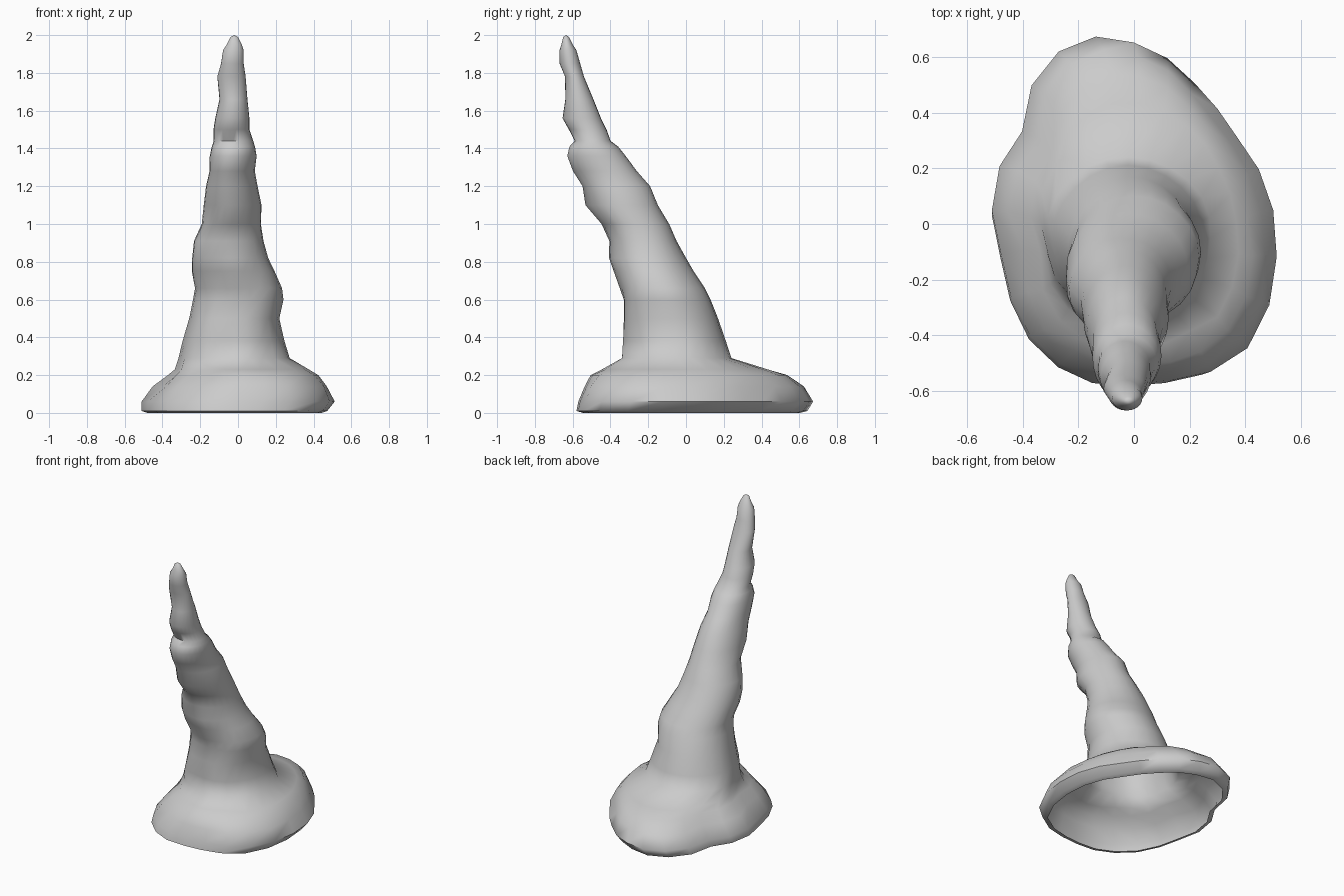
import bpy
import bmesh
import math
from mathutils import noise, Vector

cube = bpy.data.objects.get("Cube")
if cube:
    bpy.data.objects.remove(cube, do_unlink=True)

# One plain grey material
grey = bpy.data.materials.new("pale_grey")
grey.use_nodes = True
COLOUR = (0.6, 0.6, 0.6, 1)
grey.diffuse_color = COLOUR
grey.node_tree.nodes["Principled BSDF"].inputs["Base Color"].default_value = COLOUR

# Horn profile, in hundredths: height, right, left, front, back
PROFILE = [
    (1, -51, 47, -58, 64), (6, -51, 51, -57, 67), (14, -44, 47, -53, 62),
    (20, -37, 42, -49, 54), (23, -34, 38, -43, 44), (29, -32, 28, -34, 24),
    (38, -29, 25, -33, 21), (50, -26, 22, -33, 17), (60, -24, 24, -34, 13),
    (66, -23, 23, -35, 10), (75, -25, 19, -38, 4), (82, -24, 16, -41, 0),
    (91, -23, 14, -41, -5), (100, -19, 12, -45, -9), (110, -18, 12, -53, -15),
    (120, -17, 10, -55, -19), (128, -15, 9, -60, -26), (136, -15, 10, -63, -32),
    (141, -14, 9, -62, -36), (144, -13, 8, -59, -40), (150, -13, 6, -62, -42),
    (156, -12, 6, -65, -45), (166, -10, 5, -64, -49), (178, -11, 4, -64, -54),
    (185, -9, 3, -67, -56), (192, -8, 3, -67, -58), (195, -6, 2, -66, -60),
    (199, -4, 0, -65, -62),
]

# Lumpy plan of the flared base, percent of an ellipse, from +x towards +y
PLAN = [98, 91, 84, 83, 85, 91, 97, 104, 106, 102, 91, 98,
        100, 97, 100, 103, 103, 102, 100, 102, 108, 113, 110, 104]
SIDES = len(PLAN)


def ring_points(row):
    """Return one horizontal cross-section of the horn."""
    z, right, left, front, back = (v / 100 for v in row)
    centre = Vector(((right + left) / 2, (front + back) / 2, z))
    flare = max(0, min(1, (0.29 - z) / 0.12))
    points = []
    for i, percent in enumerate(PLAN):
        a = math.tau * i / SIDES
        scale = 1 + flare * (percent / 100 - 1)
        p = Vector((math.cos(a) * (left - right) / 2,
                    math.sin(a) * (back - front) / 2, 0)) * scale
        # Gentle lumps, strongest towards the front of the horn
        if z > 0.1:
            lump = noise.noise((centre + p) * 6)
            p *= 1 + lump * (0.05 - 0.04 * math.sin(a))
        points.append(centre + p)
    return points


def bridge(bm, lower, upper):
    for i in range(SIDES):
        j = (i + 1) % SIDES
        bm.faces.new((lower[i], lower[j], upper[j], upper[i]))


# Loft the hollow shell from the open rim to the tip
bm = bmesh.new()
rings = [[bm.verts.new(p) for p in ring_points(row)] for row in PROFILE]
for lower, upper in zip(rings, rings[1:]):
    bridge(bm, lower, upper)
tip = bm.verts.new((-0.02, -0.635, 2))
for i in range(SIDES):
    bm.faces.new((rings[-1][i], rings[-1][(i + 1) % SIDES], tip))

# Narrow rim turned in under the base
lip = [bm.verts.new((v.co.x * 0.94, v.co.y * 0.94, 0)) for v in rings[0]]
bridge(bm, lip, rings[0])

mesh = bpy.data.meshes.new("horn")
bm.to_mesh(mesh)
bm.free()
mesh.materials.append(grey)
horn = bpy.data.objects.new("horn", mesh)
bpy.context.collection.objects.link(horn)
bpy.context.view_layer.objects.active = horn
horn.select_set(True)
bpy.ops.object.shade_smooth_by_angle(angle=math.radians(60))
